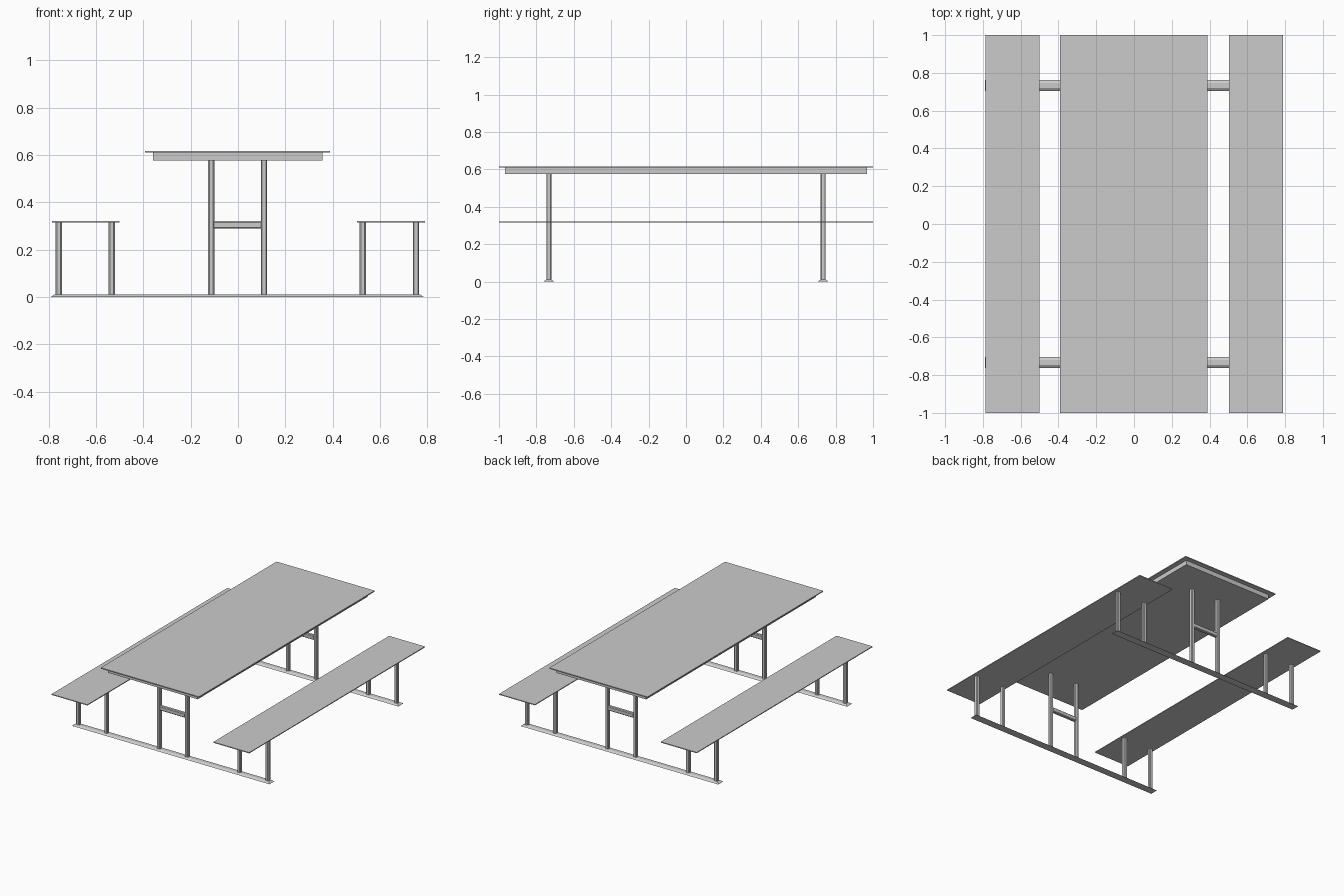
import bpy, bmesh

if "Cube" in bpy.data.objects:
    bpy.data.objects.remove(bpy.data.objects["Cube"])


def box(name, x, y, z, bevel=0.0, taper=None):
    """Box from (min, max) ranges; optional edge bevel on uprights/bars, or inset of the top face."""
    lo = (x[0], y[0], z[0])
    hi = (x[1], y[1], z[1])
    size = [b - a for a, b in zip(lo, hi)]
    bm = bmesh.new()
    bmesh.ops.create_cube(bm, size=1)
    for v in bm.verts:
        for i in range(3):
            v.co[i] = (lo[i] + hi[i]) / 2 + v.co[i] * size[i]
    if taper:
        cx, cy = (lo[0] + hi[0]) / 2, (lo[1] + hi[1]) / 2
        for v in bm.verts:
            if v.co.z > (lo[2] + hi[2]) / 2:
                v.co.x += -taper if v.co.x > cx else taper
                v.co.y += -taper if v.co.y > cy else taper
    if bevel:
        # round only the edges along the longest axis
        length = max(size)
        edges = [e for e in bm.edges if abs(e.calc_length() - length) < 1e-5]
        bmesh.ops.bevel(bm, geom=edges, offset=bevel, segments=1, affect='EDGES')
    mesh = bpy.data.meshes.new(name)
    bm.to_mesh(mesh)
    bm.free()
    ob = bpy.data.objects.new(name, mesh)
    bpy.context.collection.objects.link(ob)
    return ob


TUBE = 0.013          # half width of the tubing
CX = -0.002           # table centre line

# Table top and the solid panel beneath it
box("table_top", (CX - 0.391, CX + 0.391), (-1, 1), (0.609, 0.616))
box("table_apron", (CX - 0.358, CX + 0.358), (-0.967, 0.967), (0.576, 0.609))

# Bench seats
for side, s in (("left", -1), ("right", 1)):
    c = CX + 0.004 + s * 0.6445
    box(f"{side}_seat", (c - 0.143, c + 0.143), (-1, 1), (0.315, 0.321))

# Two end frames: floor rail, table legs with crossbar, bench legs
for end, y in (("front", -0.733), ("back", 0.733)):
    box(f"{end}_floor_rail", (-0.79, 0.784), (y - 0.029, y + 0.029), (0, 0.011), taper=0.016)
    ys = (y - TUBE - 0.001, y + TUBE + 0.001)
    for x in (-0.113, 0.110):
        box(f"{end}_table_leg", (x - TUBE, x + TUBE), ys, (0.009, 0.577), bevel=0.005)
    box(f"{end}_crossbar", (-0.101, 0.098), (y - TUBE, y + TUBE), (0.288, 0.32), bevel=0.005)
    for x in (-0.757, -0.533, 0.527, 0.752):
        box(f"{end}_bench_leg", (x - TUBE, x + TUBE), ys, (0.009, 0.316), bevel=0.005)
